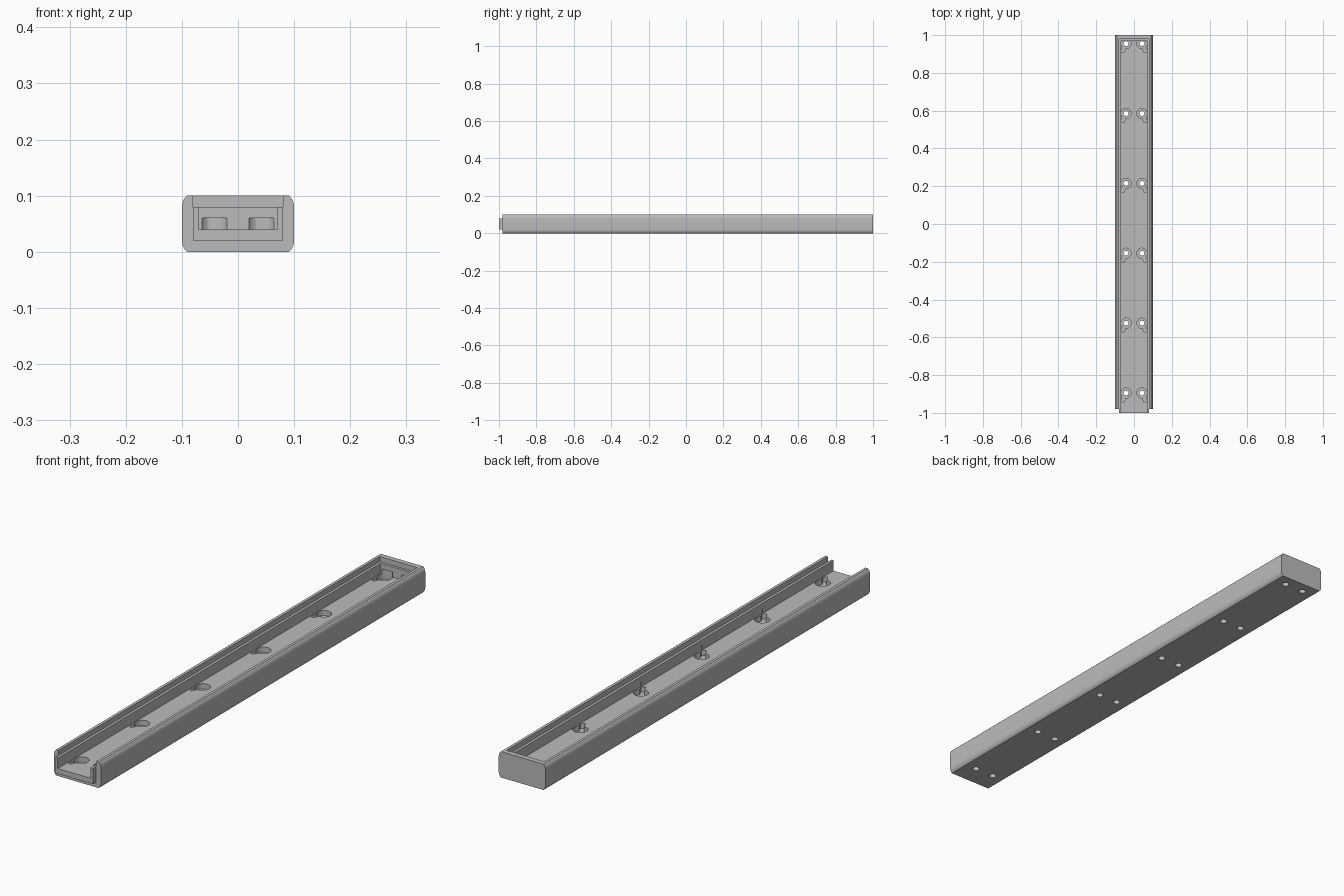
import bpy, bmesh, math
from mathutils import Vector

cube = bpy.data.objects.get("Cube")
if cube:
    bpy.data.objects.remove(cube, do_unlink=True)

grey = bpy.data.materials.new("satin grey")
grey.use_nodes = True
COLOUR = (0.5, 0.5, 0.5, 1)
grey.diffuse_color = COLOUR
grey.node_tree.nodes["Principled BSDF"].inputs["Base Color"].default_value = COLOUR


def finish(name, bm):
    bmesh.ops.recalc_face_normals(bm, faces=bm.faces[:])
    mesh = bpy.data.meshes.new(name)
    bm.to_mesh(mesh)
    bm.free()
    obj = bpy.data.objects.new(name, mesh)
    obj.data.materials.append(grey)
    bpy.context.collection.objects.link(obj)
    return obj


def prism(name, points, offset):
    """Extrude a closed outline along an offset."""
    bm = bmesh.new()
    face = bm.faces.new([bm.verts.new(p) for p in points])
    out = bmesh.ops.extrude_face_region(bm, geom=[face])
    verts = [v for v in out["geom"] if isinstance(v, bmesh.types.BMVert)]
    bmesh.ops.translate(bm, verts=verts, vec=Vector(offset))
    return finish(name, bm)


def box(name, x, y0, y1, z0, z1):
    return prism(name, [(-x, y0, z0), (x, y0, z0), (x, y1, z0), (-x, y1, z0)],
                 (0, 0, z1 - z0))


def cut(target, cutter):
    mod = target.modifiers.new("cut", "BOOLEAN")
    mod.operation = "DIFFERENCE"
    mod.solver = "EXACT"
    mod.object = cutter
    bpy.context.view_layer.objects.active = target
    bpy.ops.object.modifier_apply(modifier=mod.name)
    bpy.data.objects.remove(cutter, do_unlink=True)


def circle(cx, cy, r, z, n):
    return [(cx + r * math.cos(2 * math.pi * i / n),
             cy + r * math.sin(2 * math.pi * i / n), z) for i in range(n)]


# Outer channel with bowed corners, closed at the back
RADIUS, EDGE = 0.0267, 0.02
quarter = []
for i in range(6):
    h = EDGE * (1 - i / 5)
    quarter.append((0.1 - RADIUS + math.sqrt(RADIUS**2 - h**2), EDGE - h))
right = quarter + [(x, 0.1 - z) for x, z in reversed(quarter)]
outline = right + [(-x, z) for x, z in reversed(right)]
channel = prism("outer_channel", [(x, -0.98, z) for x, z in outline], (0, 1.98, 0))
cut(channel, box("channel_cutter", 0.08, -1.1, 0.98, 0.02, 0.2))

# Inner tray sliding out slightly at the open front
tray = box("inner_tray", 0.08, -1, 0.98, 0.02, 0.08)
cut(tray, box("tray_cutter", 0.07, -1.1, 0.97, 0.04, 0.2))

# Screw holes through the channel, with keyhole recesses in the tray floor
for row in range(6):
    y = 0.955 - 0.37 * row
    for side in (-1, 1):
        x = side * 0.042
        cut(channel, prism("hole_cutter", circle(x, y, 0.013, -0.05, 24), (0, 0, 0.09)))
        along = Vector((side * 0.42, -0.9, 0)).normalized()
        across = Vector((-along.y, along.x, 0)) * 0.009
        centre = Vector((x, y, 0.01))
        tip = centre + along * 0.05
        cut(tray, prism("slot_cutter", [centre - across, tip - across,
                                        tip + across, centre + across], (0, 0, 0.05)))
        cut(tray, prism("recess_cutter", circle(x, y, 0.027, 0.01, 32), (0, 0, 0.05)))

# Smooth the curves, keep the edges sharp
for obj in (channel, tray):
    bpy.ops.object.select_all(action="DESELECT")
    obj.select_set(True)
    bpy.context.view_layer.objects.active = obj
    bpy.ops.object.shade_smooth_by_angle(angle=math.radians(25))
